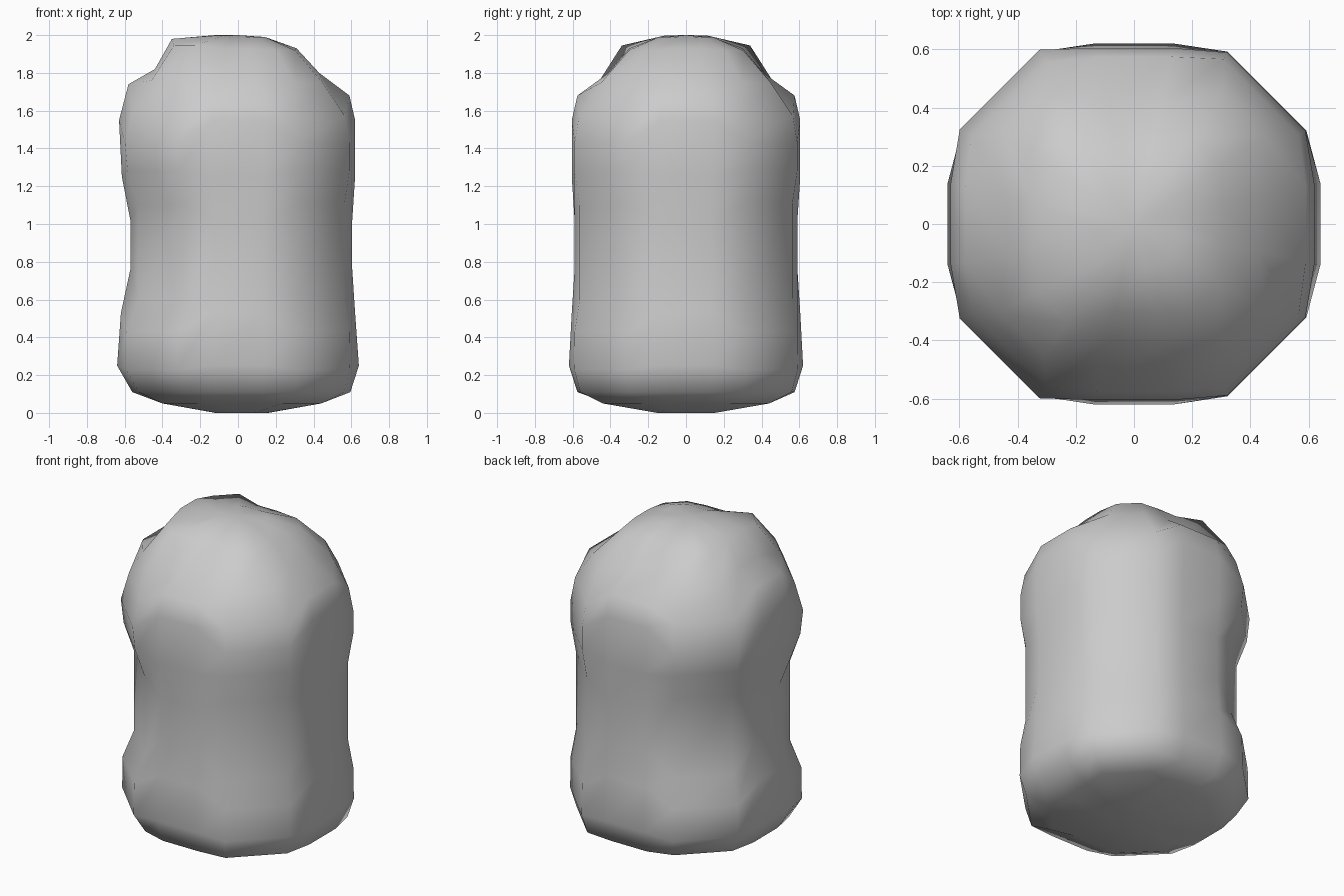
import bpy, bmesh, math

if "Cube" in bpy.data.objects:
    bpy.data.objects.remove(bpy.data.objects["Cube"])

# rings: z, z at diagonal corners, radius on +x, on -x, on y, corner fullness, lift of -x side
RINGS = [
    (0.00, 0.00, 0.16, 0.12, 0.14, 0.95, 0.00),
    (0.05, 0.05, 0.44, 0.40, 0.41, 1.00, 0.00),
    (0.11, 0.11, 0.595, 0.56, 0.575, 0.94, 0.00),
    (0.25, 0.23, 0.64, 0.64, 0.62, 0.925, 0.00),
    (0.53, 0.43, 0.62, 0.62, 0.605, 0.95, 0.00),
    (0.76, 0.60, 0.605, 0.57, 0.59, 0.93, 0.00),
    (1.02, 1.10, 0.605, 0.57, 0.59, 0.93, 0.00),
    (1.25, 1.28, 0.62, 0.615, 0.605, 0.95, 0.00),
    (1.55, 1.43, 0.62, 0.63, 0.605, 0.95, 0.00),
    (1.68, 1.57, 0.59, 0.58, 0.575, 0.96, 0.06),
    (1.80, 1.75, 0.43, 0.44, 0.41, 1.04, 0.02),
    (1.93, 1.92, 0.31, 0.35, 0.30, 0.97, 0.05),
    (1.985, 1.99, 0.15, 0.12, 0.15, 0.95, 0.015),
]


def ring_point(ring, i):
    """One corner of the sixteen-sided section; four corners per quadrant."""
    z, corner_z, right, left, side, corner, lift = ring
    is_corner = i % 4 in (1, 2)
    spread = 34 if z > 1.7 else 28.5
    angle = math.radians(90 * (i // 4) + (12.5, spread, 90 - spread, 77.5)[i % 4])
    c, s = math.cos(angle), math.sin(angle)
    r = side if abs(c) < 0.4 else (right if c > 0 else left)
    r *= corner / math.cos(math.radians(spread)) if is_corner else 1.024
    if c > -0.4:
        lift = 0
    elif is_corner:
        lift *= 0.5
    return (r * c, r * s, (corner_z if is_corner else z) + lift)


# rounded barrel body with a narrow waist and domed top
bm = bmesh.new()
loops = [[bm.verts.new(ring_point(ring, i)) for i in range(16)] for ring in RINGS]
for a, b in zip(loops, loops[1:]):
    for i in range(16):
        j = (i + 1) % 16
        bm.faces.new((a[i], a[j], b[j], b[i]))

# closed bottom and top
for loop, z in ((loops[0], 0.0), (loops[-1], 2.0)):
    centre = bm.verts.new((0, 0, z))
    for i in range(16):
        bm.faces.new((loop[i], loop[(i + 1) % 16], centre))
bmesh.ops.recalc_face_normals(bm, faces=bm.faces)

mesh = bpy.data.meshes.new("barrel_body")
bm.to_mesh(mesh)
bm.free()
body = bpy.data.objects.new("barrel_body", mesh)
bpy.context.collection.objects.link(body)
bpy.context.view_layer.objects.active = body
body.select_set(True)
bpy.ops.object.shade_smooth_by_angle(angle=math.radians(55))
